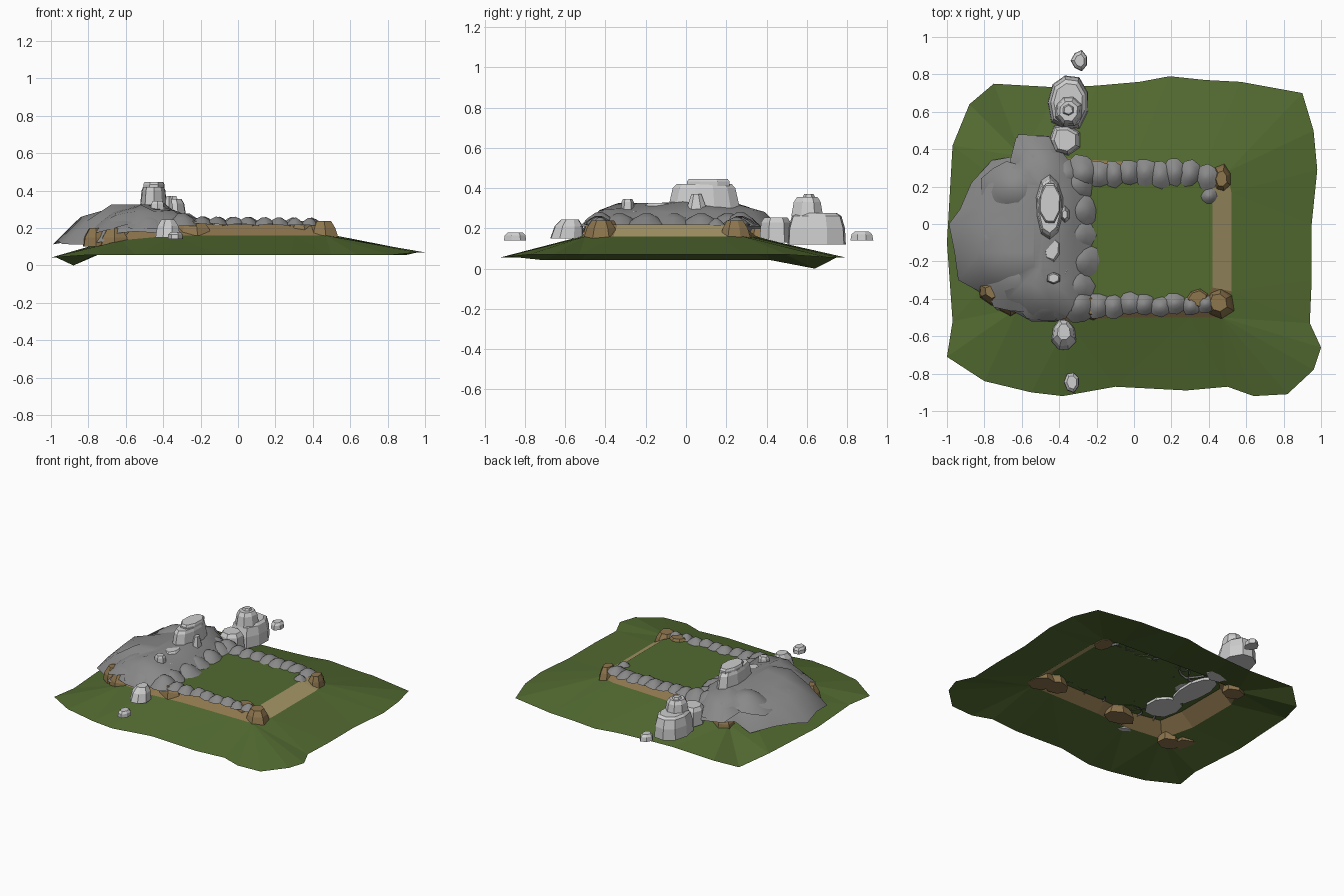
import bpy, bmesh, math, random
from mathutils import Vector

if "Cube" in bpy.data.objects:
    bpy.data.objects.remove(bpy.data.objects["Cube"])

random.seed(4)


def material(name, rgb):
    m = bpy.data.materials.new(name)
    m.diffuse_color = (*rgb, 1)
    m.use_nodes = True
    m.node_tree.nodes["Principled BSDF"].inputs["Base Color"].default_value = m.diffuse_color
    return m


GREEN = material("grass green", (0.085, 0.145, 0.030))
BROWN = material("earth brown", (0.27, 0.18, 0.075))
TAN = material("clay tan", (0.40, 0.32, 0.14))
GREY = material("slate grey", (0.25, 0.25, 0.25))
LIGHT = material("pale stone", (0.62, 0.62, 0.62))


def finish(bm, name, mats, smooth=False):
    """Orient faces outwards/upwards and make the object."""
    bmesh.ops.recalc_face_normals(bm, faces=bm.faces)
    bm.normal_update()
    if any(len(e.link_faces) == 1 for e in bm.edges):
        if sum(f.normal.z * f.calc_area() for f in bm.faces) < 0:
            bmesh.ops.reverse_faces(bm, faces=bm.faces)
            bm.normal_update()
    for f in bm.faces:
        f.smooth = smooth
        if len(mats) > 1 and f.normal.x > 0.45 and abs(f.normal.y) < 0.3:
            f.material_index = 1
    me = bpy.data.meshes.new(name)
    bm.to_mesh(me)
    bm.free()
    for m in mats:
        me.materials.append(m)
    ob = bpy.data.objects.new(name, me)
    bpy.context.collection.objects.link(ob)
    return ob


def loft(bm, rings, bottom=False, top=True):
    """Join equal rings of points with quads, optionally capped."""
    vs = [[bm.verts.new(p) for p in r] for r in rings]
    n = len(vs[0])
    for a, b in zip(vs, vs[1:]):
        for i in range(n):
            j = (i + 1) % n
            bm.faces.new((a[i], a[j], b[j], b[i]))
    if bottom:
        bm.faces.new(vs[0])
    if top:
        bm.faces.new(vs[-1])


def boulder(name, x, y, rx, ry, prof, mat=LIGHT, n=8, jit=0.1, lean=(0, 0)):
    """Faceted rock: prof lists (height, scale) from bottom to top."""
    bm = bmesh.new()
    wob = [1 + random.uniform(-jit, jit) for _ in range(n)]
    z0, z1 = prof[0][0], prof[-1][0]
    rings = []
    for z, s in prof:
        t = (z - z0) / (z1 - z0)
        rings.append([(x + lean[0] * t + rx * s * w * math.cos((i + .5) * math.tau / n),
                       y + lean[1] * t + ry * s * w * math.sin((i + .5) * math.tau / n), z)
                      for i, w in enumerate(wob)])
    loft(bm, rings, bottom=True)
    return finish(bm, name, [mat])


def slab(name, x, y, z, r, drop, n=10, ry=None, tilt=(0, 0)):
    """Scalloped umbrella-shaped plate of slate."""
    bm = bmesh.new()
    ry = ry or r
    rings = []
    for k, d in ((1, 1), (.6, .4), (.2, .03)):
        ring = []
        for i in range(n):
            a = i * math.tau / n
            s = k * (1 + (random.uniform(-.13, .13) if k == 1 else 0))
            dx, dy = r * s * math.cos(a), ry * s * math.sin(a)
            ring.append((x + dx, y + dy, z - drop * d + tilt[0] * dx + tilt[1] * dy))
        rings.append(ring)
    loft(bm, rings)
    return finish(bm, name, [GREY], True)


# Outline of the grass sheet
outline = [(-.75, .75), (-.4, .73), (-.2, .74), (.03, .76), (.19, .79), (.38, .77), (.57, .76),
           (.9, .7), (.96, .5), (.98, .29), (.95, 0), (.95, -.3), (.94, -.53), (1, -.66),
           (.96, -.78), (.82, -.91), (.64, -.92), (.5, -.87), (.28, -.89), (-.1, -.87),
           (-.38, -.92), (-.55, -.9), (-.8, -.84), (-1, -.71), (-.97, -.52), (-1, -.1),
           (-.97, .42), (-.88, .64)]
# Foot and top edge of the earth bank
foot = [(.52, -.36), (.47, -.5), (.3, -.5), (-.1, -.5), (-.35, -.52), (-.62, -.45), (-.68, -.2),
        (-.68, .2), (-.6, .36), (-.35, .35), (0, .33), (.38, .31), (.5, .28), (.52, .17)]
crest = [(.42, -.34), (.37, -.42), (.27, -.42), (-.1, -.42), (-.3, -.43), (-.55, -.38), (-.58, -.2),
         (-.58, .2), (-.5, .28), (-.3, .27), (0, .25), (.36, .24), (.42, .22), (.42, .13)]


def edge_z(x, y):
    if x < -.85 and y > .6:
        return 0.0
    return .07 if x > .9 else (.042 if x < -.9 else .056)


foot3 = [(x, y, .16 if x > -.5 else .135) for x, y in foot]
crest3 = [(x, y, .22) for x, y in crest]

# Grass slope
bm = bmesh.new()
loops = []
for pts in ([(x, y, edge_z(x, y)) for x, y in outline], foot3):
    vs = [bm.verts.new(p) for p in pts]
    loops += [bm.edges.new((vs[i], vs[(i + 1) % len(vs)])) for i in range(len(vs))]
bmesh.ops.bridge_loops(bm, edges=loops)
bmesh.ops.triangulate(bm, faces=bm.faces)
finish(bm, "grass_slope", [GREEN])

# Earth bank and raised lawn
bm = bmesh.new()
loft(bm, [foot3, crest3], top=False)
finish(bm, "earth_bank", [BROWN, TAN])
bm = bmesh.new()
bm.faces.new([bm.verts.new(p) for p in crest3])
finish(bm, "raised_lawn", [GREEN])

# Brown corner lumps
for x, y, rx, ry in ((.45, -.42, .08, .085), (.34, -.4, .08, .07), (.47, .24, .05, .07),
                     (-.24, -.44, .1, .07)):
    boulder("bank_corner", x, y, rx, ry, [(.15, 1.1), (.2, .9), (.238, .6)], BROWN, 7)
for x, y in ((-.76, -.36), (-.66, -.42), (-.56, .36)):
    boulder("earth_lump", x, y, .08, .07, [(.1, 1), (.15, .9), (.2, .5)], BROWN, 6)

# Large slate mound on the left
rim = [(-.62, .48), (-.45, .47), (-.38, .38), (-.3, .28), (-.24, .15), (-.25, 0), (-.23, -.15),
       (-.25, -.3), (-.28, -.48), (-.42, -.52), (-.55, -.52), (-.64, -.47), (-.73, -.46),
       (-.83, -.36), (-.94, -.3), (-.96, -.15), (-.99, 0), (-.93, .08), (-.87, .22),
       (-.76, .34), (-.65, .36)]
rings = []
for t in (0, .3, .6, .92):
    ring = []
    for x, y in rim:
        rx, ry = -.5, max(-.22, min(.2, y))
        ze = .225 if x > -.4 else .185 if x > -.7 else .12
        j = random.uniform(-.02, .02) if t < .9 else 0
        ring.append((x + (rx - x) * t, y + (ry - y) * t,
                     ze + (.325 - ze) * (1 - (1 - t) ** 2.7) + j))
    rings.append(ring)
bm = bmesh.new()
loft(bm, rings)
finish(bm, "slate_mound", [GREY], True)

# Broad plates overlapping the mound
for x, y, z, r, ry, tl in ((-.52, .36, .28, .15, .12, (0, -.25)), (-.66, .2, .315, .15, .14, (.25, -.1)),
                           (-.64, -.3, .29, .15, .17, (.3, .15)), (-.48, -.42, .275, .13, .1, (0, .2)),
                           (-.82, -.08, .26, .13, .17, (.6, 0))):
    slab("mound_plate", x, y, z, r, .06, 11, ry, tl)
for i in range(5):
    slab("inner_plate", -.31 + .02 * (i % 2), -.33 + i * .135, .275, .1, .055)
for x, y in ((-.37, .26), (-.28, .27), (-.3, -.43), (-.4, -.4)):
    slab("corner_plate", x, y, .28, .1, .07)

# Rows of slate along front and back rims
for y0 in (.27, -.43):
    for i in range(8):
        x = -.19 + i * .082
        slab("rim_plate", x, y0 - (.03 if i > 6 and y0 > 0 else 0) + random.uniform(-.012, .012),
             .262 - .001 * i, .062 if y0 > 0 or i < 6 else .05, .04, 9,
             .075 if y0 > 0 else .07 - .003 * i, (random.uniform(-.15, .15), 0))
slab("rim_end_plate", .4, .15, .25, .045, .035)

# Tall stone and its neighbours
boulder("tall_stone", -.45, .09, .09, .2, [(.2, 1), (.3, .86), (.4, .75), (.42, .66)], n=10, jit=.06)
boulder("tall_stone_cap", -.45, .11, .06, .115, [(.41, 1), (.432, 1), (.445, .9)], jit=.04)
boulder("tall_stone_foot", -.37, .05, .035, .06, [(.22, 1), (.3, .8), (.37, .4)], n=6)
boulder("low_stone", -.43, -.21, .1, .13, [(.2, 1.05), (.26, .95), (.285, .75)], n=9)
boulder("low_stone_top", -.44, -.13, .055, .08, [(.27, 1), (.31, .9), (.325, .7)], n=7)
boulder("low_stone_knob", -.43, -.29, .04, .035, [(.27, 1), (.33, .9), (.345, .7)], n=6)

# Back stone group
boulder("back_stone", -.35, .65, .115, .155, [(.12, 1), (.2, .97), (.26, .85), (.275, .7)], n=9, jit=.06)
boulder("back_stone_top", -.35, .605, .075, .085, [(.26, 1), (.33, .85), (.355, .65)], n=8, jit=.06)
boulder("back_stone_knob", -.35, .61, .035, .035, [(.35, 1), (.37, .7)], n=6)
boulder("back_step", -.37, .45, .085, .085, [(.13, 1), (.23, .9), (.255, .7)], n=7)
boulder("back_pebble", -.29, .873, .047, .055, [(.14, 1), (.17, .9), (.185, .6)], n=7)

# Front stones
boulder("front_stone", -.375, -.59, .062, .085, [(.15, 1.05), (.21, .9), (.245, .55)], n=8, lean=(0, .015))
boulder("front_pebble", -.33, -.845, .042, .055, [(.14, 1), (.165, .95), (.18, .65)], n=7)
